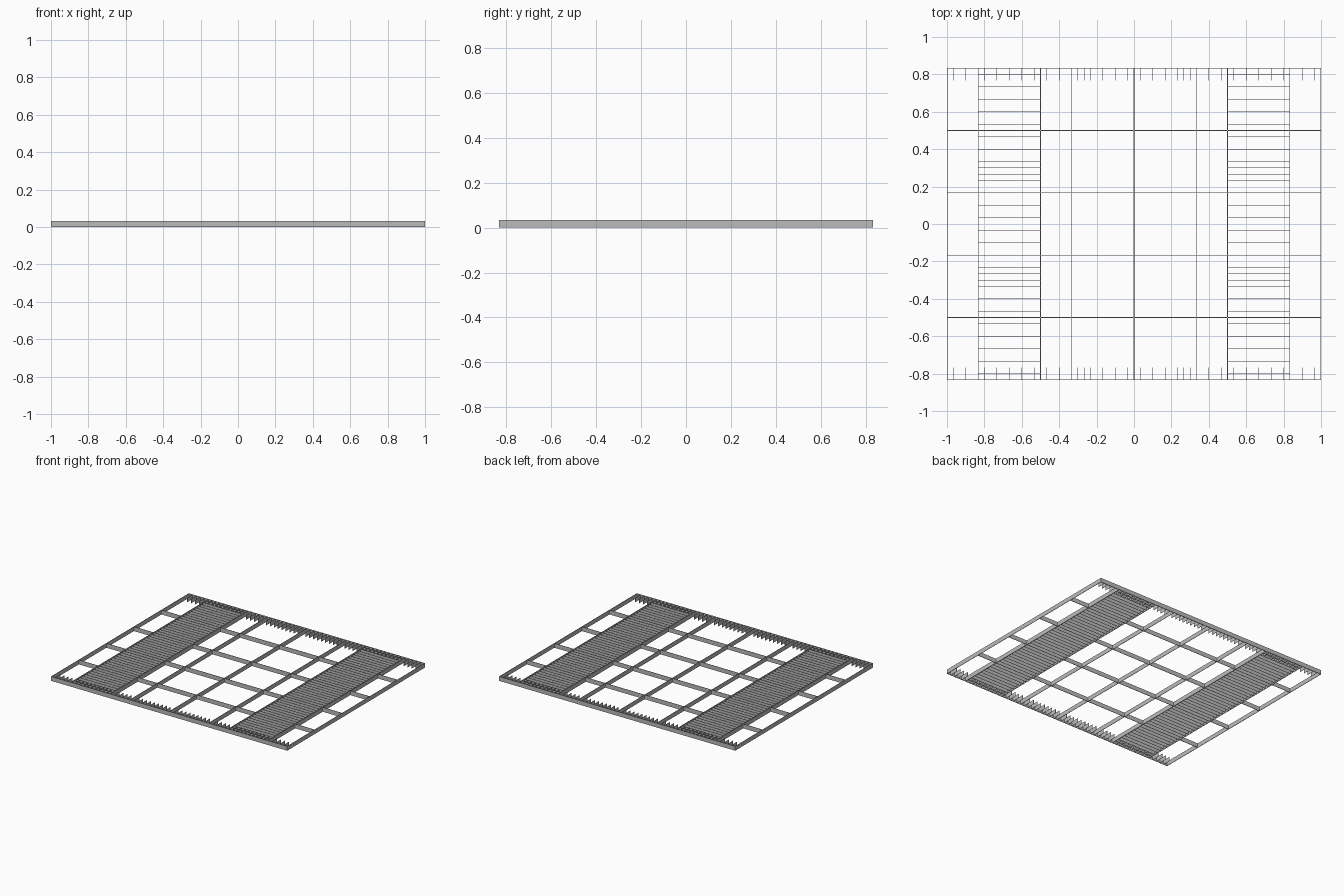
import bpy
import bmesh
from mathutils import Matrix, Vector

cube = bpy.data.objects.get("Cube")
if cube:
    bpy.data.objects.remove(cube, do_unlink=True)

UNIT = 1 / 30          # slat pitch and grating height
HALF_X, HALF_Y = 1.0, 25 * UNIT
BAR, SLAT = 0.003, 0.0015

steel = bpy.data.materials.new("grey_steel")
steel.use_nodes = True
colour = (0.5, 0.5, 0.5, 1)
steel.diffuse_color = colour
steel.node_tree.nodes["Principled BSDF"].inputs["Base Color"].default_value = colour


def build(name, strips):
    """One object from upright flat strips: (x0, x1, y0, y1)."""
    bm = bmesh.new()
    for x0, x1, y0, y1 in strips:
        centre = Vector(((x0 + x1) / 2, (y0 + y1) / 2, UNIT / 2))
        size = Matrix.Diagonal((x1 - x0, y1 - y0, UNIT, 1))
        bmesh.ops.create_cube(bm, size=1, matrix=Matrix.Translation(centre) @ size)
    mesh = bpy.data.meshes.new(name)
    bm.to_mesh(mesh)
    bm.free()
    mesh.materials.append(steel)
    obj = bpy.data.objects.new(name, mesh)
    bpy.context.collection.objects.link(obj)
    return obj


def along_x(y, x0, x1, t):
    return (x0, x1, y - t / 2, y + t / 2)


def along_y(x, y0, y1, t):
    return (x - t / 2, x + t / 2, y0, y1)


# Outer frame
edge_x, edge_y = HALF_X - BAR / 2, HALF_Y - BAR / 2
build("outer_frame",
      [along_x(s * edge_y, -HALF_X, HALF_X, BAR) for s in (-1, 1)] +
      [along_y(s * edge_x, -HALF_Y, HALF_Y, BAR) for s in (-1, 1)])

# Long bars running front to back
build("long_bars", [along_y(k * UNIT, -HALF_Y, HALF_Y, BAR)
                    for k in (-25, -15, -10, 0, 10, 15, 25)])

# Cross bars running side to side
build("cross_bars", [along_x(k * UNIT, -HALF_X, HALF_X, BAR)
                     for k in (-15, -5, 5, 15)])

# Closely spaced slats filling the two tracks
for name, x0, x1 in (("right_slats", -25, -15), ("left_slats", 15, 25)):
    build(name, [along_x(k * UNIT, x0 * UNIT, x1 * UNIT, SLAT)
                 for k in range(-24, 25) if k not in (-15, -5, 5, 15)])

# Short comb teeth along the front and back rails
for name, y0, y1 in (("front_teeth", -25, -23), ("back_teeth", 23, 25)):
    build(name, [along_y(k * UNIT, y0 * UNIT, y1 * UNIT, SLAT)
                 for k in range(-29, 30)
                 if k not in (-25, -15, -10, 0, 10, 15, 25)])
